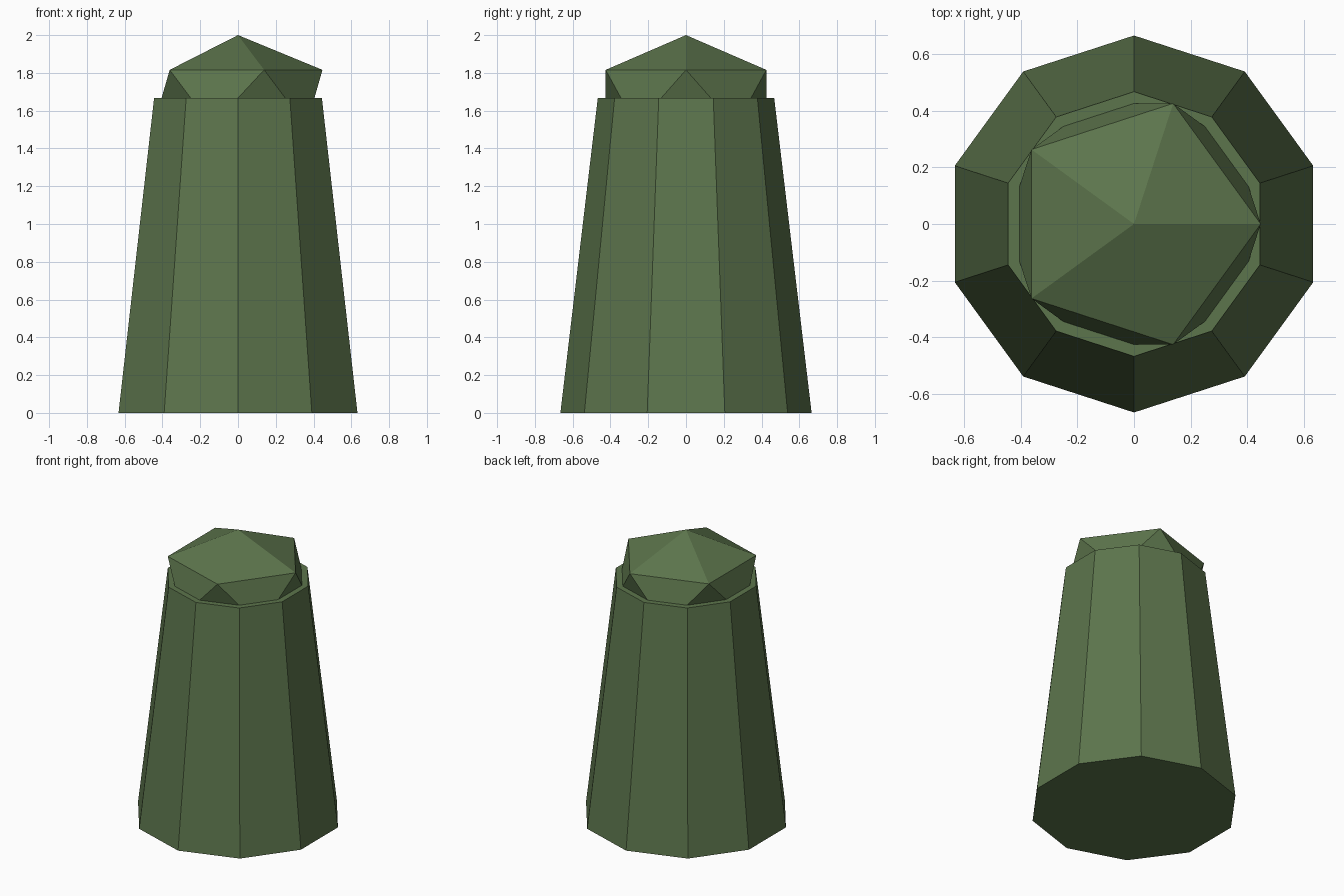
import bpy

if "Cube" in bpy.data.objects:
    bpy.data.objects.remove(bpy.data.objects["Cube"])

# Single flat colour
green = bpy.data.materials.new("moss green")
green.diffuse_color = (0.107, 0.176, 0.072, 1)
green.use_nodes = True
green.node_tree.nodes["Principled BSDF"].inputs["Base Color"].default_value = green.diffuse_color

BODY_TOP = 1.667


def finish(name):
    obj = bpy.context.object
    obj.name = name
    obj.data.materials.append(green)
    bpy.ops.object.shade_flat()
    return obj


# Tapered ten-sided body
bpy.ops.mesh.primitive_cone_add(vertices=10, radius1=0.665, radius2=0.467,
                                depth=BODY_TOP, location=(0, 0, BODY_TOP / 2))
finish("tapered_body")

# Flattened faceted cap, half sunk into the body
bpy.ops.mesh.primitive_ico_sphere_add(subdivisions=1, radius=0.5,
                                      location=(0, 0, BODY_TOP))
cap = finish("faceted_cap")
cap.scale.z = 0.333 / 0.5
bpy.ops.object.transform_apply(location=False, rotation=False, scale=True)
